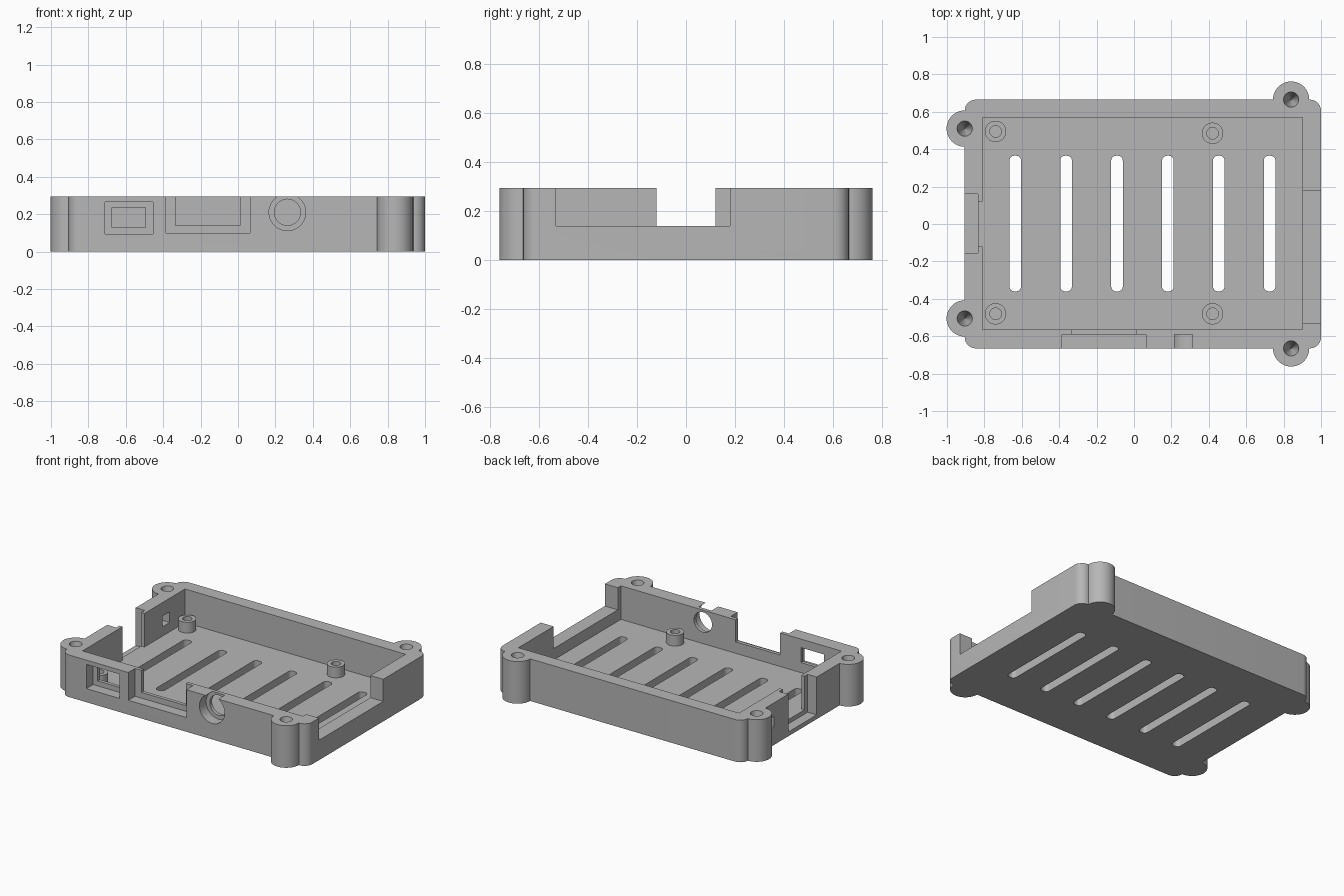
import bpy, bmesh, math
from mathutils import Matrix, Vector

if "Cube" in bpy.data.objects:
    bpy.data.objects.remove(bpy.data.objects["Cube"], do_unlink=True)

grey = bpy.data.materials.new("plain grey")
grey.use_nodes = True
grey.diffuse_color = (0.47, 0.47, 0.47, 1)
grey.node_tree.nodes["Principled BSDF"].inputs["Base Color"].default_value = grey.diffuse_color

TOP, FLOOR = 0.295, 0.06
ABOVE = TOP + 0.1


def make(name, bm):
    bmesh.ops.recalc_face_normals(bm, faces=bm.faces)
    mesh = bpy.data.meshes.new(name)
    bm.to_mesh(mesh)
    bm.free()
    mesh.materials.append(grey)
    obj = bpy.data.objects.new(name, mesh)
    bpy.context.collection.objects.link(obj)
    return obj


def box(name, x, y, z, radius=0):
    """Box from (min, max) ranges, with optional rounded upright edges."""
    bm = bmesh.new()
    bmesh.ops.create_cube(bm, size=1)
    for v in bm.verts:
        v.co = Vector([(a + b) / 2 + c * (b - a) for (a, b), c in zip((x, y, z), v.co)])
    if radius:
        upright = [e for e in bm.edges if abs(e.verts[0].co.z - e.verts[1].co.z) > 1e-4]
        bmesh.ops.bevel(bm, geom=upright, offset=radius, segments=8, profile=0.5, affect='EDGES')
    return make(name, bm)


def cylinder(name, centre, r_low, r_high, depth, along_y=False, sides=48):
    bm = bmesh.new()
    turn = Matrix.Rotation(math.pi / 2, 4, 'X') if along_y else Matrix()
    bmesh.ops.create_cone(bm, cap_ends=True, segments=sides, radius1=r_low, radius2=r_high,
                          depth=depth, matrix=Matrix.Translation(centre) @ turn)
    return make(name, bm)


def combine(target, tool, operation='DIFFERENCE'):
    """Apply a boolean and discard the tool."""
    tool.hide_render = True
    mod = target.modifiers.new("combine", 'BOOLEAN')
    mod.operation, mod.object, mod.solver = operation, tool, 'EXACT'
    bpy.context.view_layer.objects.active = target
    bpy.ops.object.modifier_apply(modifier=mod.name)
    bpy.data.objects.remove(tool, do_unlink=True)


def smooth(obj):
    bpy.ops.object.select_all(action='DESELECT')
    obj.select_set(True)
    bpy.context.view_layer.objects.active = obj
    bpy.ops.object.shade_smooth_by_angle(angle=math.radians(30))


# Tray body with screw posts
case = box("case_tray", (-0.905, 1), (-0.665, 0.665), (0, TOP), 0.06)
posts = [(-0.905, 0.51), (-0.905, -0.505), (0.84, 0.665), (0.84, -0.665)]
for px, py in posts:
    combine(case, cylinder("post", (px, py, TOP / 2), 0.097, 0.097, TOP), 'UNION')

# Inner cavity
combine(case, box("cavity", (-0.81, 0.9), (-0.565, 0.57), (FLOOR, ABOVE)))

# Tapered blind screw holes
for px, py in posts:
    combine(case, cylinder("screw_hole", (px, py, TOP - 0.1), 0.002, 0.041, 0.202, sides=24))

# Floor vents
for i in range(6):
    vx = -0.635 + 0.272 * i
    combine(case, box("vent", (vx - 0.031, vx + 0.031), (-0.36, 0.365), (-0.1, 0.1), 0.026))

# Wide opening in the +x wall
combine(case, box("side_opening", (0.89, 1.1), (-0.53, 0.18), (0.14, ABOVE)))

# Card slot and small port in the -x wall
combine(case, box("slot_recess", (-1, -0.835), (-0.155, 0.16), (0.03, ABOVE)))
combine(case, box("slot", (-0.9, -0.8), (-0.12, 0.12), (FLOOR, ABOVE)))
combine(case, box("small_port", (-1.02, -0.8), (0.32, 0.4), (0.125, 0.2)))

# Front ports: shallow outer recess, then a smaller through opening
RECESS, THROUGH = (-0.8, -0.59), (-0.7, -0.55)
combine(case, box("port_recess", (-0.71, -0.455), RECESS, (0.095, 0.265)))
combine(case, box("port", (-0.675, -0.495), THROUGH, (0.13, 0.235)))
combine(case, box("notch_recess", (-0.385, 0.065), RECESS, (0.1, ABOVE)))
combine(case, box("notch", (-0.335, 0.01), THROUGH, (0.14, ABOVE)))
combine(case, cylinder("jack_recess", (0.264, -0.69, 0.21), 0.098, 0.098, 0.2, True))
combine(case, cylinder("jack", (0.264, -0.62, 0.21), 0.07, 0.07, 0.2, True))
smooth(case)

# Hollow board standoffs
for i, (sx, sy) in enumerate([(-0.74, 0.495), (-0.74, -0.48), (0.42, 0.485), (0.42, -0.48)]):
    low, high = FLOOR - 0.01, 0.135
    mid = (sx, sy, (low + high) / 2)
    standoff = cylinder(f"standoff_{i + 1}", mid, 0.057, 0.057, high - low)
    combine(standoff, cylinder("standoff_hole", mid, 0.031, 0.031, 0.3))
    smooth(standoff)
